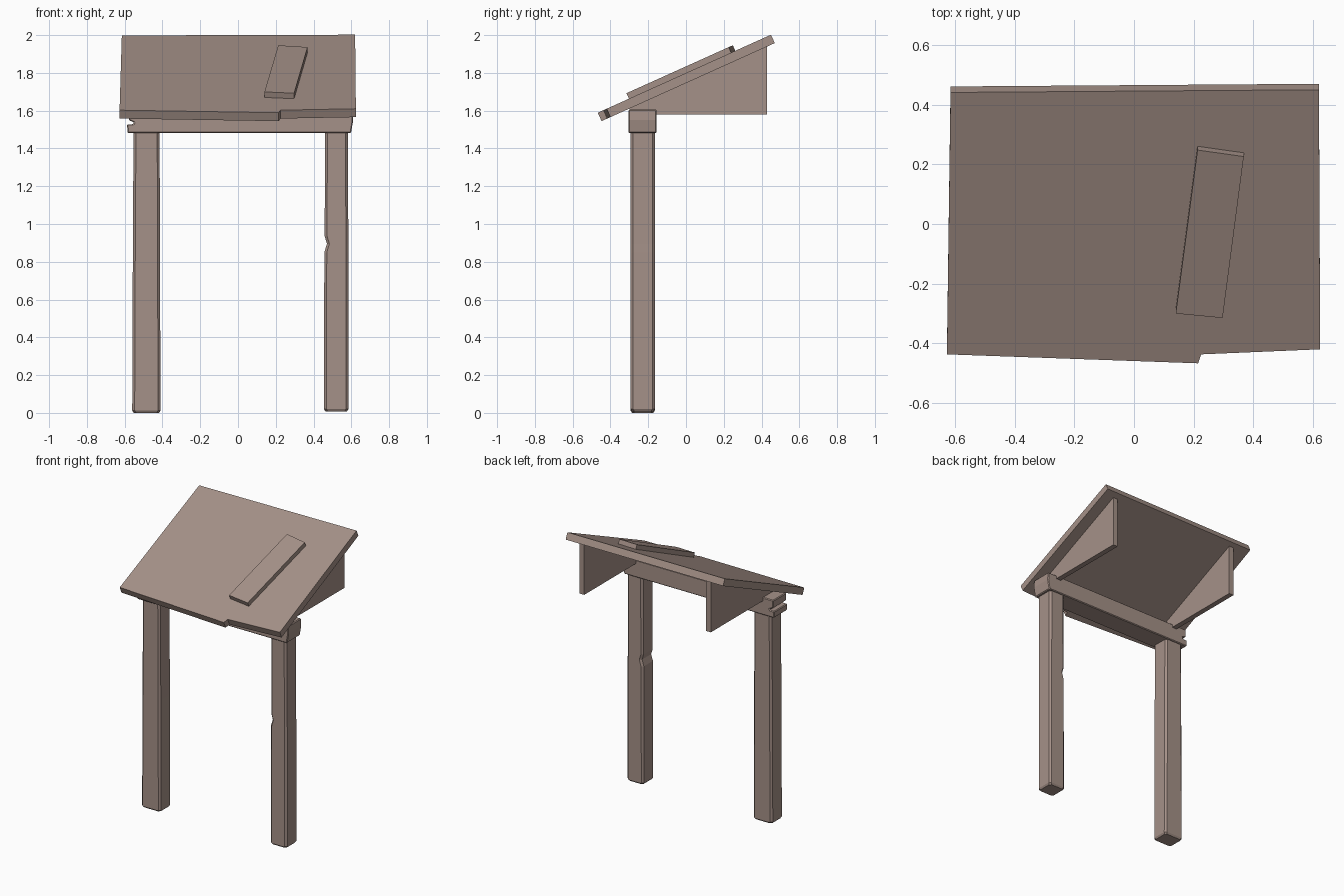
import bpy, bmesh
from mathutils import Vector

if "Cube" in bpy.data.objects:
    bpy.data.objects.remove(bpy.data.objects["Cube"])

wood = bpy.data.materials.new("weathered_brown_wood")
wood.diffuse_color = (0.376, 0.283, 0.246, 1)
wood.use_nodes = True
wood.node_tree.nodes["Principled BSDF"].inputs["Base Color"].default_value = wood.diffuse_color


def make(name, bm, bevel=0):
    bmesh.ops.recalc_face_normals(bm, faces=bm.faces)
    me = bpy.data.meshes.new(name)
    bm.to_mesh(me)
    bm.free()
    me.materials.append(wood)
    ob = bpy.data.objects.new(name, me)
    bpy.context.collection.objects.link(ob)
    if bevel:
        m = ob.modifiers.new("worn_edges", 'BEVEL')
        m.width = bevel
        m.segments = 1
        m.limit_method = 'ANGLE'
        m.angle_limit = 0.9
    return ob


def prism(name, pts, vec, bevel=0):
    """Solid made by sweeping a flat outline along vec."""
    bm = bmesh.new()
    a = [bm.verts.new(p) for p in pts]
    b = [bm.verts.new(Vector(p) + Vector(vec)) for p in pts]
    bm.faces.new(a)
    bm.faces.new(b[::-1])
    n = len(pts)
    for i in range(n):
        bm.faces.new((a[i], a[(i + 1) % n], b[(i + 1) % n], b[i]))
    return make(name, bm, bevel)


def post(name, rings, y0=-0.293, y1=-0.165, c=0.013):
    """Chamfered square post; rings are (z, left x, right x, shrink)."""
    bm = bmesh.new()
    prev = None
    for z, x0, x1, s in rings:
        l, r, f, k = x0 + s, x1 - s, y0 + s, y1 - s
        pts = [(l + c, f), (r - c, f), (r, f + c), (r, k - c),
               (r - c, k), (l + c, k), (l, k - c), (l, f + c)]
        ring = [bm.verts.new((x, y, z)) for x, y in pts]
        if prev:
            for i in range(8):
                j = (i + 1) % 8
                bm.faces.new((prev[i], prev[j], ring[j], ring[i]))
        else:
            bm.faces.new(ring[::-1])
        prev = ring
    bm.faces.new(prev)
    make(name, bm)


def roof_z(y):
    """Height of the sloping top of the roof."""
    return 1.59 + 0.4505 * (y + 0.465)


# posts, the right one with a chipped inner side
post("left_post", [(0.0, -0.56, -0.41, 0.008), (0.012, -0.56, -0.41, 0),
                   (0.8, -0.557, -0.413, 0), (1.5, -0.553, -0.415, 0)])
post("right_post", [(0.008, 0.455, 0.585, 0.008), (0.02, 0.455, 0.585, 0),
                    (0.85, 0.457, 0.585, 0), (0.895, 0.471, 0.584, 0),
                    (0.935, 0.459, 0.584, 0), (1.5, 0.46, 0.582, 0)])

# cross beam with a split left end
beam = [(-0.58, 1.605), (-0.578, 1.55), (-0.55, 1.537), (-0.555, 1.528),
        (-0.587, 1.528), (-0.585, 1.481), (0.598, 1.481), (0.61, 1.55),
        (0.607, 1.605)]
prism("cross_beam", [(x, -0.305, z) for x, z in beam], (0, 0.15, 0), 0.01)

# triangular brackets under the roof
for side, x in (("left", -0.497), ("right", 0.502)):
    tri = [(-0.3, 1.58), (0.43, 1.58), (0.43, roof_z(0.43) - 0.04),
           (-0.3, roof_z(-0.3) - 0.04)]
    prism(side + "_bracket", [(x, y, z) for y, z in tri], (0.037, 0, 0))

# sloping roof board with a broken step in the front edge
roof = [(-0.615, 0.441), (0.62, 0.45), (0.624, -0.42), (0.225, -0.437),
        (0.215, -0.467), (-0.627, -0.437)]
prism("roof_board", [(x, y, roof_z(y)) for x, y in roof], (0.0, 0.02, -0.0445))

# loose plank lying on the roof
plank = [(0.213, 0.248), (0.368, 0.226), (0.297, -0.315), (0.14, -0.3)]
prism("roof_plank", [(x, y, roof_z(y) + 0.035) for x, y in plank],
      (0.0, 0.0155, -0.036))
